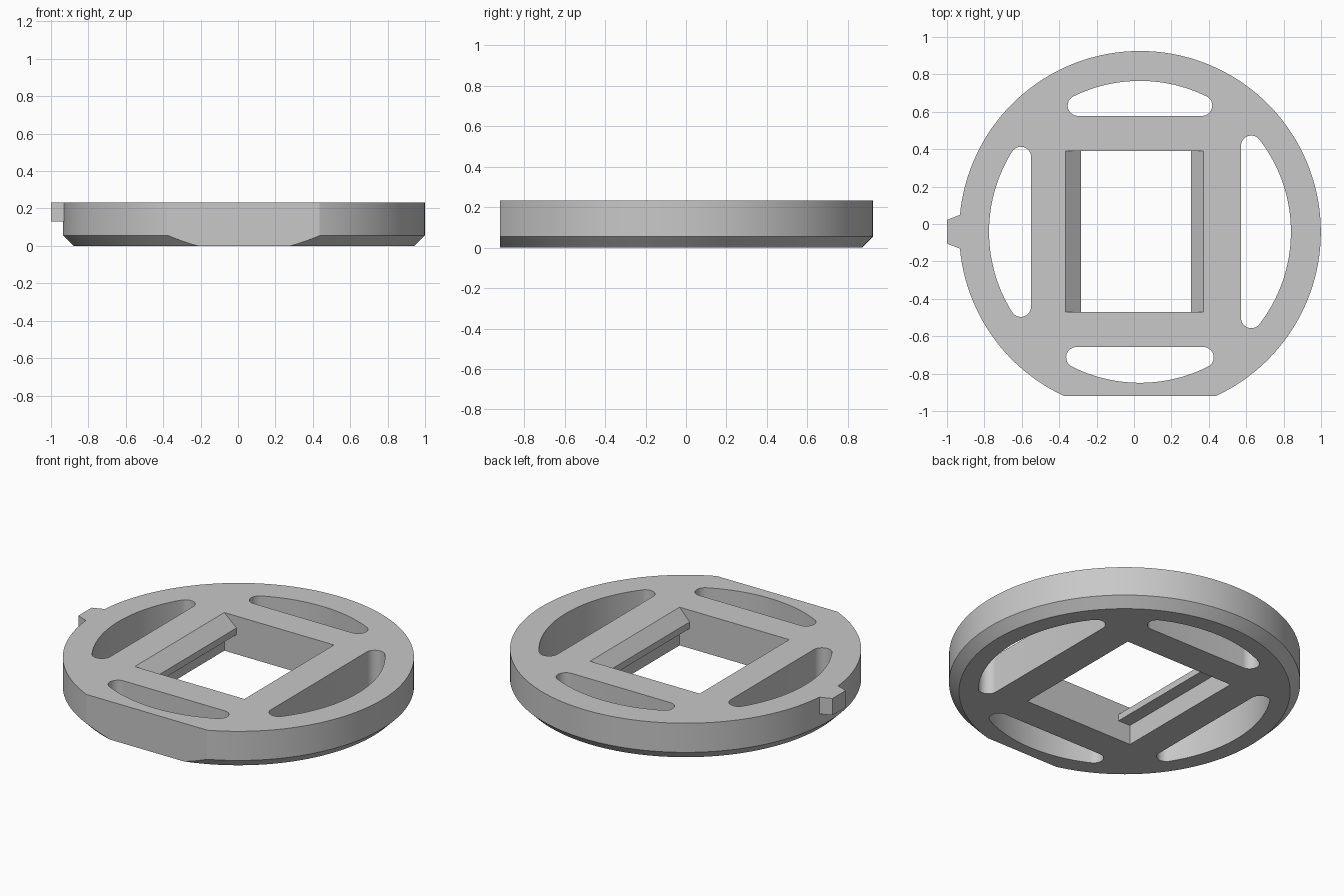
import bpy, bmesh
from math import sin, cos, pi, sqrt, atan2, radians
from mathutils import Matrix, Vector

if "Cube" in bpy.data.objects:
    bpy.data.objects.remove(bpy.data.objects["Cube"], do_unlink=True)

CX, CY = 0.032, -0.042           # disc centre
R, H = 0.967, 0.232              # disc radius and height
CHAMFER = 0.055
SLOT_R, FILLET = 0.807, 0.055    # slot outer arc and corner radius
X0, X1, Y0, Y1 = -0.365, 0.372, -0.47, 0.39   # central window

grey = bpy.data.materials.new("light grey")
grey.use_nodes = True
grey.diffuse_color = (0.58, 0.58, 0.58, 1)
grey.node_tree.nodes["Principled BSDF"].inputs["Base Color"].default_value = grey.diffuse_color


def make_object(name, bm):
    bmesh.ops.recalc_face_normals(bm, faces=bm.faces)
    mesh = bpy.data.meshes.new(name)
    bm.to_mesh(mesh)
    bm.free()
    mesh.materials.append(grey)
    obj = bpy.data.objects.new(name, mesh)
    bpy.context.collection.objects.link(obj)
    return obj


def prism(name, outline, depth):
    """Extrude a closed 3D outline along a vector."""
    bm = bmesh.new()
    face = bm.faces.new([bm.verts.new(p) for p in outline])
    new = bmesh.ops.extrude_face_region(bm, geom=[face], use_keep_orig=True)["geom"]
    bmesh.ops.translate(bm, vec=depth, verts=[v for v in new if isinstance(v, bmesh.types.BMVert)])
    return make_object(name, bm)


def arc(cx, cy, r, a0, a1, n):
    return [(cx + r * cos(a0 + (a1 - a0) * i / n), cy + r * sin(a0 + (a1 - a0) * i / n))
            for i in range(n + 1)]


def slot(chord, turn):
    """Circle-segment slot with rounded ends, turned about the disc centre."""
    x = chord + FILLET
    y = sqrt((SLOT_R - FILLET) ** 2 - x ** 2)
    a = atan2(y, x)
    pts = arc(0, 0, SLOT_R, -a, a, 40)
    pts += arc(x, y, FILLET, a, pi, 14)[1:]
    pts += arc(x, -y, FILLET, -pi, -a, 14)[:-1]
    place = Matrix.Translation((CX, CY, -0.1)) @ Matrix.Rotation(turn, 4, 'Z')
    return prism("slot_cutter", [place @ Vector((px, py, 0)) for px, py in pts], (0, 0, 0.5))


def rectangle(name, x0, x1, y0, y1):
    pts = [(x0, y0, -0.1), (x1, y0, -0.1), (x1, y1, -0.1), (x0, y1, -0.1)]
    return prism(name, pts, (0, 0, 0.5))


# Disc with a chamfered lower rim
bm = bmesh.new()
rings = []
for r, z in ((R - CHAMFER, 0), (R, CHAMFER), (R, H)):
    rings.append([bm.verts.new((x + CX, y + CY, z)) for x, y in arc(0, 0, r, 0, 2 * pi, 144)[:-1]])
for low, high in zip(rings, rings[1:]):
    for i in range(len(low)):
        j = (i + 1) % len(low)
        bm.faces.new((low[i], low[j], high[j], high[i]))
bm.faces.new(rings[0])
bm.faces.new(rings[-1])
disc = make_object("disc_body", bm)

# Cut the front flat, the window and the four slots
cutters = [rectangle("flat_cutter", -1, 1, -1.5, -0.92),
           rectangle("window_cutter", X0, X1, Y0, Y1)]
cutters += [slot(chord, i * pi / 2) for i, chord in enumerate((0.54, 0.62, 0.582, 0.616))]
for cutter in cutters:
    cutter.hide_render = True
    mod = disc.modifiers.new("cut", 'BOOLEAN')
    mod.operation = 'DIFFERENCE'
    mod.solver = 'EXACT'
    mod.object = cutter
bpy.context.view_layer.update()
cut_mesh = bpy.data.meshes.new_from_object(disc.evaluated_get(bpy.context.evaluated_depsgraph_get()))
disc.modifiers.clear()
disc.data = cut_mesh
for cutter in cutters:
    bpy.data.objects.remove(cutter, do_unlink=True)

# Sloped clip ledges on the two long sides of the window
for name, wall, tip in (("right_ledge", X0, -0.283), ("left_ledge", X1, 0.305)):
    profile = [(wall, H), (tip, 0.16), (tip, 0.12), (wall, 0.12)]
    prism(name, [(x, Y0, z) for x, z in profile], (0, Y1 - Y0, 0))

# Tapered key tab on the right rim
tab = [(-0.90, 0.06), (-0.935, 0.047), (-1, 0.022), (-1, -0.105), (-0.935, -0.13), (-0.90, -0.143)]
prism("key_tab", [(x, y, 0.13) for x, y in tab], (0, 0, H - 0.13))

# Smooth curved walls, keep edges crisp
bpy.ops.object.select_all(action='DESELECT')
disc.select_set(True)
bpy.context.view_layer.objects.active = disc
bpy.ops.object.shade_smooth_by_angle(angle=radians(15))
